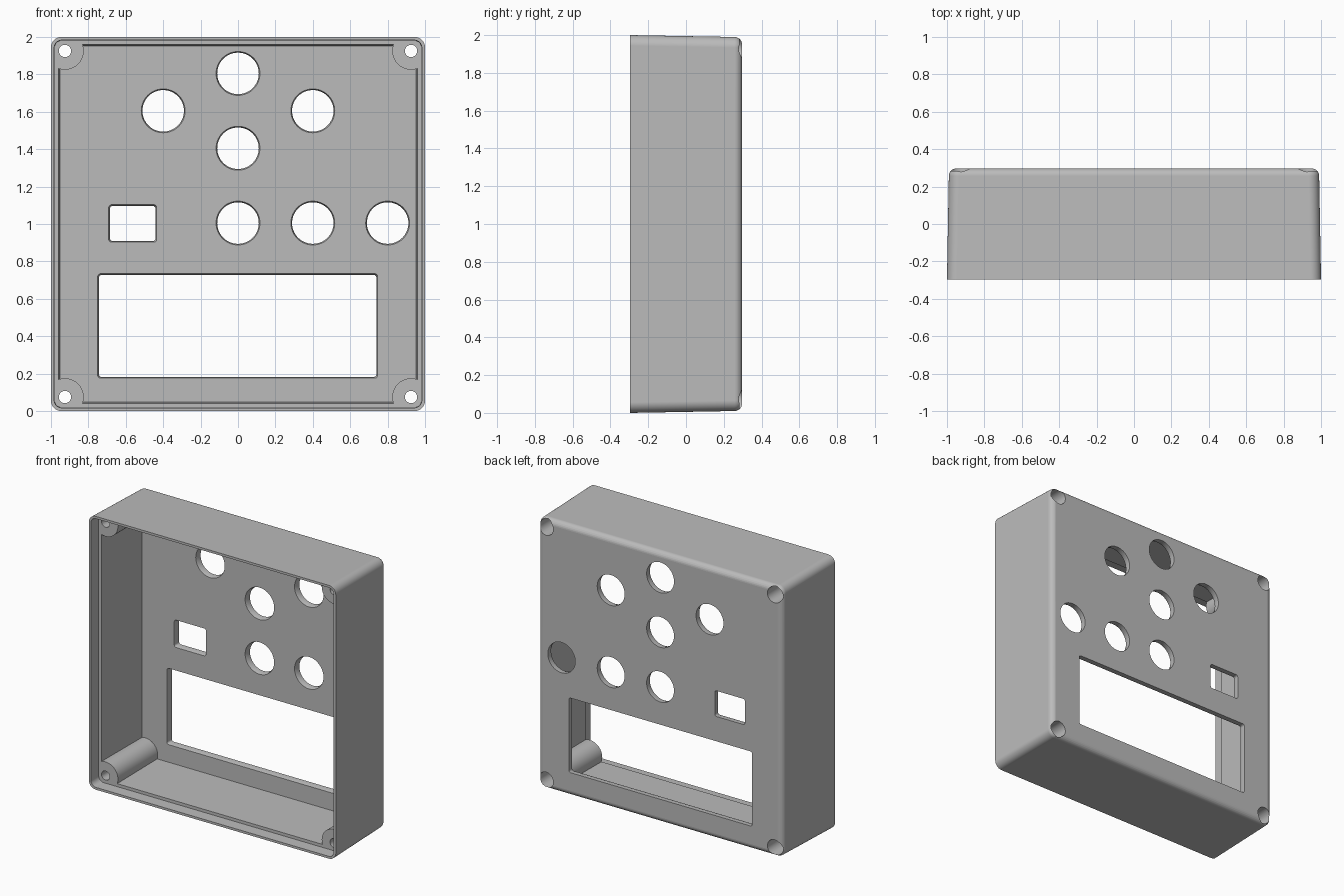
import bpy
import bmesh
from math import cos, sin, pi

cube = bpy.data.objects.get("Cube")
if cube:
    bpy.data.objects.remove(cube, do_unlink=True)

BACK = 0.297          # rear face, the open rim is at -BACK
STEP = -0.21          # depth of the lid ledge and post ends
PANEL = 0.25          # inner side of the rear panel
MID = 1.0             # height of the centre
POST = 0.925          # corner post offset from the centre

grey = bpy.data.materials.new("plain grey plastic")
grey.use_nodes = True
colour = (0.5, 0.5, 0.5, 1)
grey.diffuse_color = colour
grey.node_tree.nodes["Principled BSDF"].inputs["Base Color"].default_value = colour


def outline(cx, cz, hx, hz, r, n=8):
    """Rounded rectangle in the xz plane; a circle when r equals both halves."""
    pts = []
    for k, (sx, sz) in enumerate([(1, 1), (-1, 1), (-1, -1), (1, -1)]):
        for i in range(n):
            a = (k + i / (n - 1 if r < hx else n)) * pi / 2
            pts.append((cx + sx * (hx - r) + r * cos(a),
                        cz + sz * (hz - r) + r * sin(a)))
    return pts


def circle(cx, cz, r):
    return outline(cx, cz, r, r, r, 14)


def loft(bm, rings):
    """Skin a list of (outline, y) rings into a closed solid."""
    loops = [[bm.verts.new((x, y, z)) for x, z in pts] for pts, y in rings]
    count = len(loops[0])
    for a, b in zip(loops, loops[1:]):
        for i in range(count):
            j = (i + 1) % count
            bm.faces.new((a[i], a[j], b[j], b[i]))
    bm.faces.new(loops[0])
    bm.faces.new(loops[-1][::-1])


def make_object(name, bm):
    bmesh.ops.remove_doubles(bm, verts=bm.verts, dist=1e-5)
    bmesh.ops.recalc_face_normals(bm, faces=bm.faces)
    mesh = bpy.data.meshes.new(name)
    bm.to_mesh(mesh)
    bm.free()
    mesh.materials.append(grey)
    obj = bpy.data.objects.new(name, mesh)
    bpy.context.collection.objects.link(obj)
    return obj


def combine(target, tool, operation):
    tool.hide_render = True
    mod = target.modifiers.new(operation.lower(), 'BOOLEAN')
    mod.object = tool
    mod.operation = operation
    mod.solver = 'EXACT'
    bpy.context.view_layer.objects.active = target
    bpy.ops.object.modifier_apply(modifier=mod.name)
    bpy.data.objects.remove(tool, do_unlink=True)


# Shell: rear fillet, drafted outside, rim, lid ledge and inside pocket
def square(half, r):
    return outline(0, MID, half, half, r)


fillet = 0.04
rings = []
for i in range(7):
    a = pi / 2 * (1 - i / 6)
    inset = fillet * (1 - cos(a))
    rings.append((square(0.99 - inset, 0.056 - inset),
                  BACK - fillet * (1 - sin(a))))
rings += [
    (square(1.0, 0.056), -BACK),
    (square(0.983, 0.04), -BACK),
    (square(0.981, 0.04), STEP),
    (square(0.959, 0.02), STEP),
    (square(0.953, 0.02), PANEL),
]
bm = bmesh.new()
loft(bm, rings)
shell = make_object("enclosure_shell", bm)

corners = [(sx, sz) for sx in (-1, 1) for sz in (-1, 1)]

# Corner screw posts, trimmed to stay within the walls
bm = bmesh.new()
limit = 0.967
for sx, sz in corners:
    pts = [(max(-limit, min(limit, x)), MID + max(-limit, min(limit, z)))
           for x, z in circle(sx * POST, sz * POST, 0.1)]
    loft(bm, [(pts, STEP), (pts, 0.275)])
combine(shell, make_object("screw_posts", bm), 'UNION')

# Panel openings, slightly wider on the inside
bm = bmesh.new()
near, far = PANEL - 0.03, BACK + 0.03


def cut_opening(shape):
    loft(bm, [(shape(0.007), near), (shape(0.007), PANEL - 0.002),
              (shape(0.0), PANEL + 0.02), (shape(0.0), far)])


for x, z in [(0, 1.805), (-0.4, 1.605), (0.4, 1.605), (0, 1.405),
             (0, 1.005), (0.4, 1.005), (0.8, 1.005)]:
    cut_opening(lambda g: circle(x, z, 0.111 + g))

for x, z, hx, hz in [(-0.563, 1.003, 0.122, 0.094),      # switch slot
                     (-0.002, 0.455, 0.742, 0.273)]:     # display window
    cut_opening(lambda g: outline(x, z, hx + g, hz + g, 0.015))

# Screw holes, counterbored from the rear
for sx, sz in corners:
    cx, cz = sx * POST, MID + sz * POST
    bore, hole = circle(cx, cz, 0.058), circle(cx, cz, 0.033)
    loft(bm, [(bore, far), (bore, -0.12), (hole, -0.12), (hole, STEP - 0.05)])
combine(shell, make_object("opening_cutters", bm), 'DIFFERENCE')

# Smooth curved walls, crisp edges
bpy.ops.object.select_all(action='DESELECT')
shell.select_set(True)
bpy.context.view_layer.objects.active = shell
bpy.ops.object.shade_smooth_by_angle(angle=pi / 6)
weighted = shell.modifiers.new("even_shading", 'WEIGHTED_NORMAL')
weighted.keep_sharp = True
